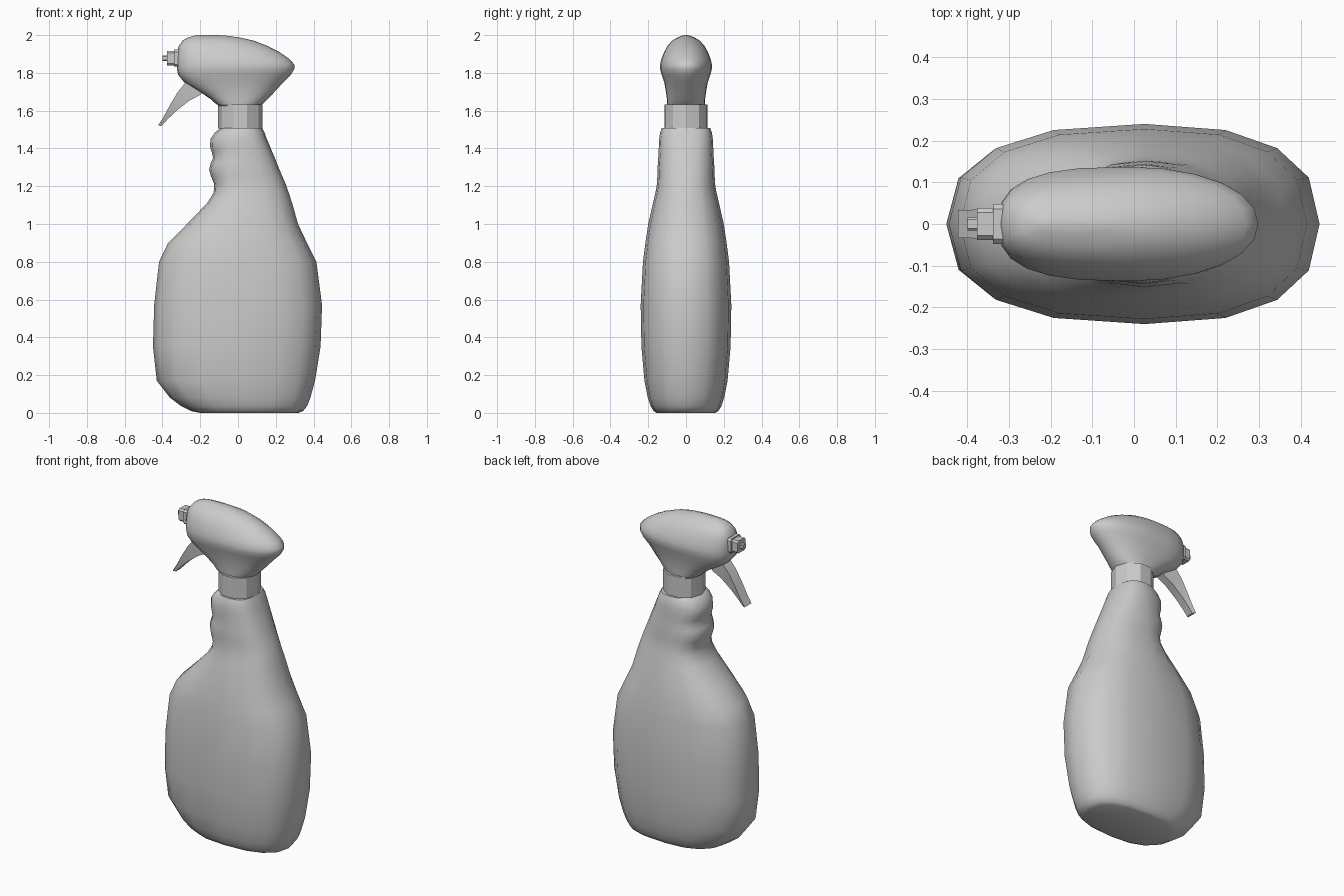
import bpy, bmesh, math

if "Cube" in bpy.data.objects:
    bpy.data.objects.remove(bpy.data.objects["Cube"])

def finish(name, bm, angle=None):
    bmesh.ops.recalc_face_normals(bm, faces=bm.faces)
    me = bpy.data.meshes.new(name)
    bm.to_mesh(me)
    bm.free()
    ob = bpy.data.objects.new(name, me)
    bpy.context.collection.objects.link(ob)
    if angle:
        bpy.ops.object.select_all(action='DESELECT')
        ob.select_set(True)
        bpy.context.view_layer.objects.active = ob
        bpy.ops.object.shade_smooth_by_angle(angle=math.radians(angle))
    return ob

def skin(bm, rings):
    """Bridge equal-length rings of points and cap both ends."""
    vs = [[bm.verts.new(p) for p in r] for r in rings]
    n = len(vs[0])
    for a, b in zip(vs, vs[1:]):
        for i in range(n):
            bm.faces.new((a[i], a[(i + 1) % n], b[(i + 1) % n], b[i]))
    bm.faces.new(vs[0][::-1])
    bm.faces.new(vs[-1])

def section(z, xl, xr, hy, n_left, n_right, sides, centre=None):
    """Superellipse slice whose left and right halves can differ."""
    c = (xl + xr) / 2 if centre is None else centre
    pts = []
    for i in range(sides):
        t = 2 * math.pi * i / sides
        co, si = math.cos(t), math.sin(t)
        e = 2 / (n_right if co >= 0 else n_left)
        u = math.copysign(abs(co) ** e, co) if abs(co) > 1e-6 else 0
        v = math.copysign(abs(si) ** e, si) if abs(si) > 1e-6 else 0
        pts.append((c + u * (xr - c if u > 0 else c - xl), v * hy, z))
    return pts

# bottle: height, left, right, half depth
bottle = [(0, -.20, .32, .155), (.01, -.25, .345, .172), (.035, -.30, .365, .187),
          (.08, -.36, .383, .202), (.17, -.43, .408, .22), (.35, -.45, .437, .236),
          (.57, -.444, .445, .24), (.80, -.418, .415, .228), (.90, -.37, .365, .215),
          (1.0, -.27, .318, .20), (1.11, -.164, .287, .175), (1.165, -.129, .269, .162),
          (1.21, -.126, .253, .154), (1.25, -.142, .236, .152), (1.288, -.153, .22, .151),
          (1.32, -.145, .207, .149), (1.35, -.132, .195, .147), (1.38, -.139, .182, .145),
          (1.41, -.148, .17, .144), (1.45, -.146, .153, .142), (1.485, -.122, .14, .137),
          (1.508, -.09, .128, .128)]
bm = bmesh.new()
skin(bm, [section(*r, 2.5, 2.5, 16, .025) for r in bottle])
finish("bottle", bm, 50)

# ribbed screw collar
bm = bmesh.new()
ring = []
for i in range(20):
    t = 2 * math.pi * i / 20
    r = .118 if i % 2 == 0 else .113
    ring.append((.012 + r * math.cos(t), r * math.sin(t)))
skin(bm, [[(x, y, z) for x, y in ring] for z in (1.505, 1.633)])
finish("collar", bm)

# spray head
head = [(1.625, -.10, .115, .098), (1.637, -.118, .132, .10), (1.66, -.143, .155, .101),
        (1.69, -.187, .185, .105), (1.75, -.285, .24, .115), (1.79, -.317, .28, .129),
        (1.82, -.323, .298, .137), (1.845, -.325, .298, .137), (1.875, -.325, .27, .13),
        (1.91, -.323, .22, .116), (1.94, -.315, .162, .1), (1.97, -.293, .085, .074),
        (1.985, -.27, .02, .05), (1.996, -.235, -.05, .024), (2.0, -.215, -.10, .008)]
bm = bmesh.new()
skin(bm, [section(*r, 2.8, 2.1, 24) for r in head])
finish("spray_head", bm, 60)

# trigger: outer point, inner point, half width
trigger = [((-.25, 1.78), (-.17, 1.71), .036), ((-.275, 1.752), (-.20, 1.683), .036),
           ((-.318, 1.70), (-.255, 1.655), .036), ((-.36, 1.63), (-.325, 1.60), .035),
           ((-.395, 1.565), (-.372, 1.555), .034), ((-.422, 1.523), (-.406, 1.518), .033)]
bm = bmesh.new()
skin(bm, [[(o[0], -w, o[1]), (o[0], w, o[1]), (i[0], w * .7, i[1]), (i[0], -w * .7, i[1])]
          for o, i, w in trigger])
finish("trigger", bm, 30)

# nozzle: stacked blocks (x start, x end, half width, half height)
for name, x0, x1, hy, hz, bev in (("nozzle_plate", -.338, -.30, .048, .045, .012),
                                  ("nozzle_body", -.377, -.33, .038, .038, .01),
                                  ("nozzle_tip", -.399, -.37, .015, .014, .004)):
    bm = bmesh.new()
    a, b = hy - bev, hz - bev
    outline = [(hy, -b), (hy, b), (a, hz), (-a, hz), (-hy, b), (-hy, -b), (-a, -hz), (a, -hz)]
    skin(bm, [[(x, y, 1.878 + z) for y, z in outline] for x in (x0, x1)])
    finish(name, bm)
